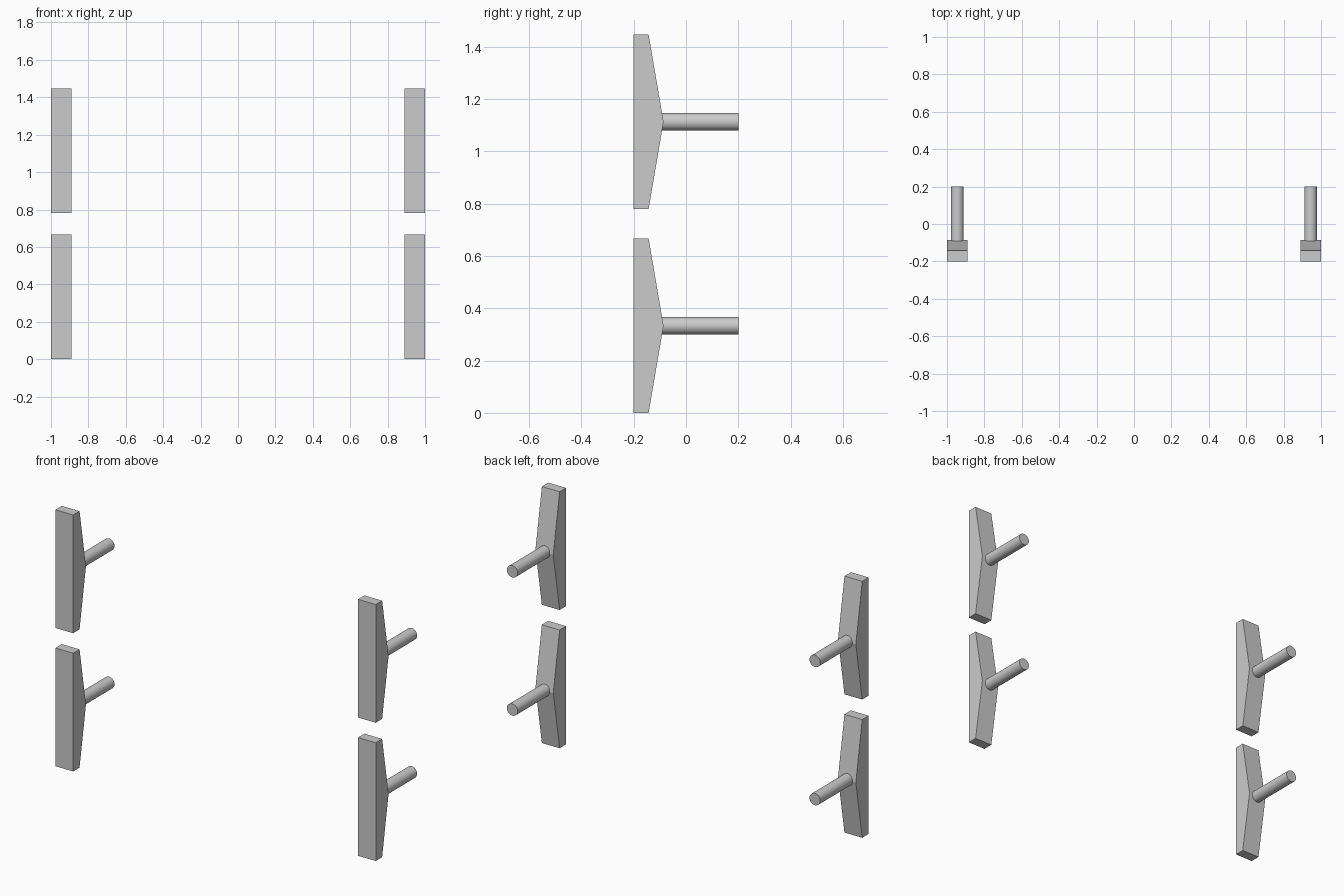
import bpy, bmesh
from math import radians

if "Cube" in bpy.data.objects:
    bpy.data.objects.remove(bpy.data.objects["Cube"])

W, H = 0.111, 0.667        # plate width and height
R = 0.0335                 # peg radius
Y_FRONT, Y_TIP, Y_RIDGE, Y_END = -0.2, -0.143, -0.086, 0.2


def plate(x, z):
    # tapered back plate: five-sided profile extruded along x
    profile = [(Y_FRONT, 0), (Y_TIP, 0), (Y_RIDGE, H / 2), (Y_TIP, H), (Y_FRONT, H)]
    bm = bmesh.new()
    face = bm.faces.new([bm.verts.new((x - W / 2, py, z + pz)) for py, pz in profile])
    ext = bmesh.ops.extrude_face_region(bm, geom=[face])
    verts = [g for g in ext["geom"] if isinstance(g, bmesh.types.BMVert)]
    bmesh.ops.translate(bm, verts=verts, vec=(W, 0, 0))
    bmesh.ops.recalc_face_normals(bm, faces=bm.faces)
    mesh = bpy.data.meshes.new("handle_plate")
    bm.to_mesh(mesh)
    bm.free()
    bpy.context.collection.objects.link(bpy.data.objects.new("handle_plate", mesh))


def peg(x, z):
    # round peg, its root slightly buried in the plate
    start = Y_RIDGE - 0.01
    bpy.ops.mesh.primitive_cylinder_add(
        vertices=32, radius=R, depth=Y_END - start,
        location=(x, (start + Y_END) / 2, z + H / 2), rotation=(radians(90), 0, 0))
    bpy.context.object.name = "handle_peg"
    bpy.ops.object.shade_smooth_by_angle(angle=radians(30))


# two stacked handles on each side
for side in (-1, 1):
    for z in (0, 0.78):
        plate(side * (1 - W / 2), z)
        peg(side * (1 - W / 2), z)
